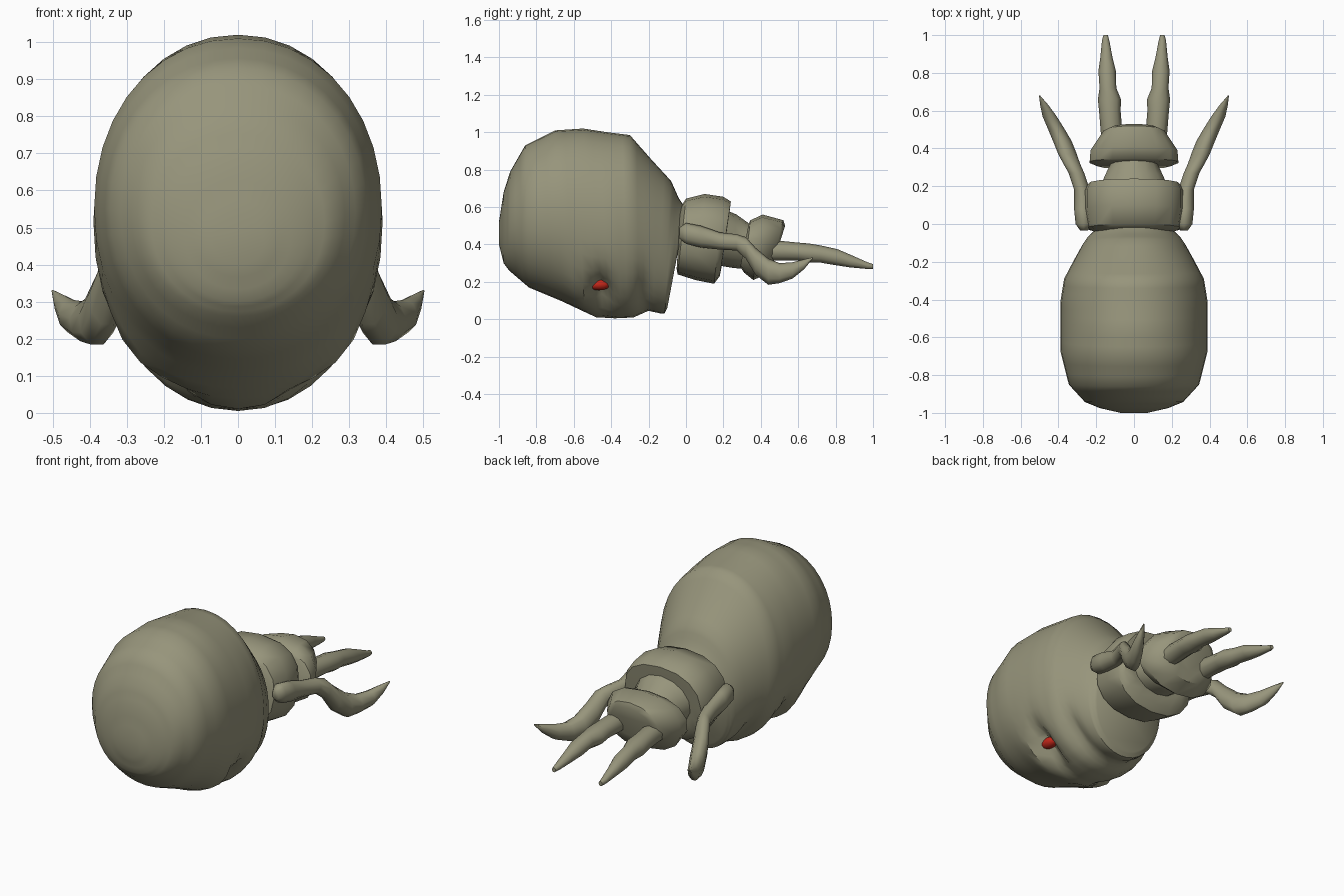
import bpy, bmesh, math
from mathutils import Vector

if "Cube" in bpy.data.objects:
    bpy.data.objects.remove(bpy.data.objects["Cube"])


def make_material(name, rgb):
    m = bpy.data.materials.new(name)
    m.diffuse_color = (*rgb, 1)
    m.use_nodes = True
    m.node_tree.nodes["Principled BSDF"].inputs["Base Color"].default_value = m.diffuse_color
    return m


SKIN = make_material("olive_skin", (0.31, 0.30, 0.20))
RED = make_material("eye_red", (0.55, 0.02, 0.01))


def finish(name, bm, mat, angle):
    bmesh.ops.recalc_face_normals(bm, faces=bm.faces)
    me = bpy.data.meshes.new(name)
    bm.to_mesh(me)
    bm.free()
    me.materials.append(mat)
    for p in me.polygons:
        p.use_smooth = True
    me.set_sharp_from_angle(angle=math.radians(angle))
    ob = bpy.data.objects.new(name, me)
    bpy.context.collection.objects.link(ob)
    return ob


def refine(rings, steps):
    """Insert in-between rings."""
    out = []
    for a, b in zip(rings, rings[1:]):
        for i in range(steps):
            t = i / steps
            out.append(tuple(p + (q - p) * t for p, q in zip(a, b)))
    return out + [rings[-1]]


def loft(rings, sides, power=1.0, side=1):
    """Rings: y top, z top, y bottom, z bottom, half width, centre x."""
    bm = bmesh.new()
    loops = []
    for yt, zt, yb, zb, rx, cx in rings:
        loop = []
        for i in range(sides):
            a = math.tau * i / sides
            s, c = math.sin(a), math.cos(a)
            s = math.copysign(abs(s) ** power, s)
            c = math.copysign(abs(c) ** power, c)
            t = (1 + c) / 2
            loop.append(bm.verts.new((side * (cx + rx * s),
                                      yb + (yt - yb) * t, zb + (zt - zb) * t)))
        loops.append(loop)
    for a, b in zip(loops, loops[1:]):
        for i in range(sides):
            j = (i + 1) % sides
            bm.faces.new((a[i], a[j], b[j], b[i]))
    bm.faces.new(loops[0])
    bm.faces.new(loops[-1])
    return bm


# Head: domed skull with the face on its underside
head = [
    (-1.0, .52, -1.0, .40, .07, 0),
    (-.975, .68, -.975, .30, .18, 0),
    (-.94, .79, -.945, .26, .26, 0),
    (-.86, .93, -.84, .17, .345, 0),
    (-.70, 1.01, -.66, .095, .388, 0),
    (-.55, 1.02, -.48, .01, .39, 0),
    (-.42, 1.0, -.38, .005, .388, 0),
    (-.30, .985, -.28, .01, .37, 0),
    (-.19, .86, -.20, .045, .32, 0),
    (-.08, .74, -.13, .03, .27, 0),
    (-.04, .65, -.115, .03, .25, 0),
    (0.0, .59, -.10, .06, .22, 0),
]
bm = loft(refine(head, 3), 36, 0.96)


def bump(v, x, y, z, along, across, depth):
    """Soft ridge or hollow running outwards and upwards across the cheek."""
    dx, dz = abs(v.x) - x, v.z - z
    u = dx * .86 + dz * .5
    w = -dx * .5 + dz * .86
    return depth * math.exp(-(u / along) ** 2 - (w / .12) ** 2
                            - ((v.y - y) / across) ** 2)


for v in bm.verts:
    if v.co.z < .4:
        d = bump(v.co, .23, -.45, .14, .12, .055, .10)      # eye socket
        d -= bump(v.co, .25, -.57, .17, .12, .05, .025)     # brow
        d += bump(v.co, .22, -.23, .14, .12, .035, .035)    # mouth crease
        away = Vector((v.co.x, 0, v.co.z - .5)).normalized()
        v.co -= away * d
finish("head", bm, SKIN, 50)

# Torso
torso = [
    (-.03, .60, -.05, .27, .21, 0), (0, .645, -.045, .24, .25, 0),
    (.10, .67, .05, .21, .265, 0), (.20, .655, .15, .19, .265, 0),
    (.24, .63, .18, .23, .245, 0), (.235, .59, .19, .28, .19, 0),
]
finish("torso", loft(torso, 16, 0.85), SKIN, 45)

# Waist
waist = [
    (.20, .59, .16, .29, .19, 0), (.27, .56, .25, .275, .155, 0),
    (.34, .51, .30, .27, .125, 0), (.40, .49, .36, .29, .13, 0),
]
finish("waist", loft(waist, 14), SKIN, 45)

# Pelvis
pelvis = [
    (.335, .51, .29, .28, .20, 0), (.345, .53, .31, .25, .24, 0),
    (.41, .56, .36, .21, .235, 0), (.52, .53, .45, .25, .165, 0),
    (.53, .50, .47, .31, .13, 0),
]
finish("pelvis", loft(pelvis, 14, 0.88), SKIN, 45)

# Limbs: y, bottom z, top z, half width, centre x
arm = [
    (-.035, .43, .49, .02, .265), (0, .40, .515, .045, .265),
    (.08, .38, .50, .048, .27), (.18, .37, .465, .042, .275),
    (.27, .365, .455, .042, .305), (.32, .32, .44, .045, .33),
    (.37, .235, .385, .05, .352), (.44, .18, .325, .05, .38),
    (.50, .19, .30, .045, .41), (.57, .215, .305, .038, .447),
    (.63, .265, .32, .022, .475), (.68, .325, .332, .003, .50),
]
leg = [
    (.40, .31, .42, .05, .12), (.50, .31, .42, .058, .12),
    (.60, .31, .41, .058, .128), (.66, .30, .405, .062, .13),
    (.72, .30, .395, .045, .138), (.81, .285, .375, .047, .142),
    (.88, .275, .345, .033, .146), (.97, .268, .305, .02, .15),
    (1.0, .268, .295, .012, .15),
]
for side, label in ((1, "right"), (-1, "left")):
    for part, rows in (("arm", arm), ("leg", leg)):
        rings = [(y, zt, y, zb, r, x) for y, zb, zt, r, x in rows]
        finish(f"{part}_{label}", loft(rings, 9, 1, side), SKIN, 60)

    # Eye tucked in its socket
    eye = bmesh.new()
    bmesh.ops.create_uvsphere(eye, u_segments=12, v_segments=8, radius=1)
    for v in eye.verts:
        v.co = (side * (.215 + v.co.x * .035), -.465 + v.co.y * .06,
                .185 + v.co.z * .03)
    finish(f"eye_{label}", eye, RED, 60)
